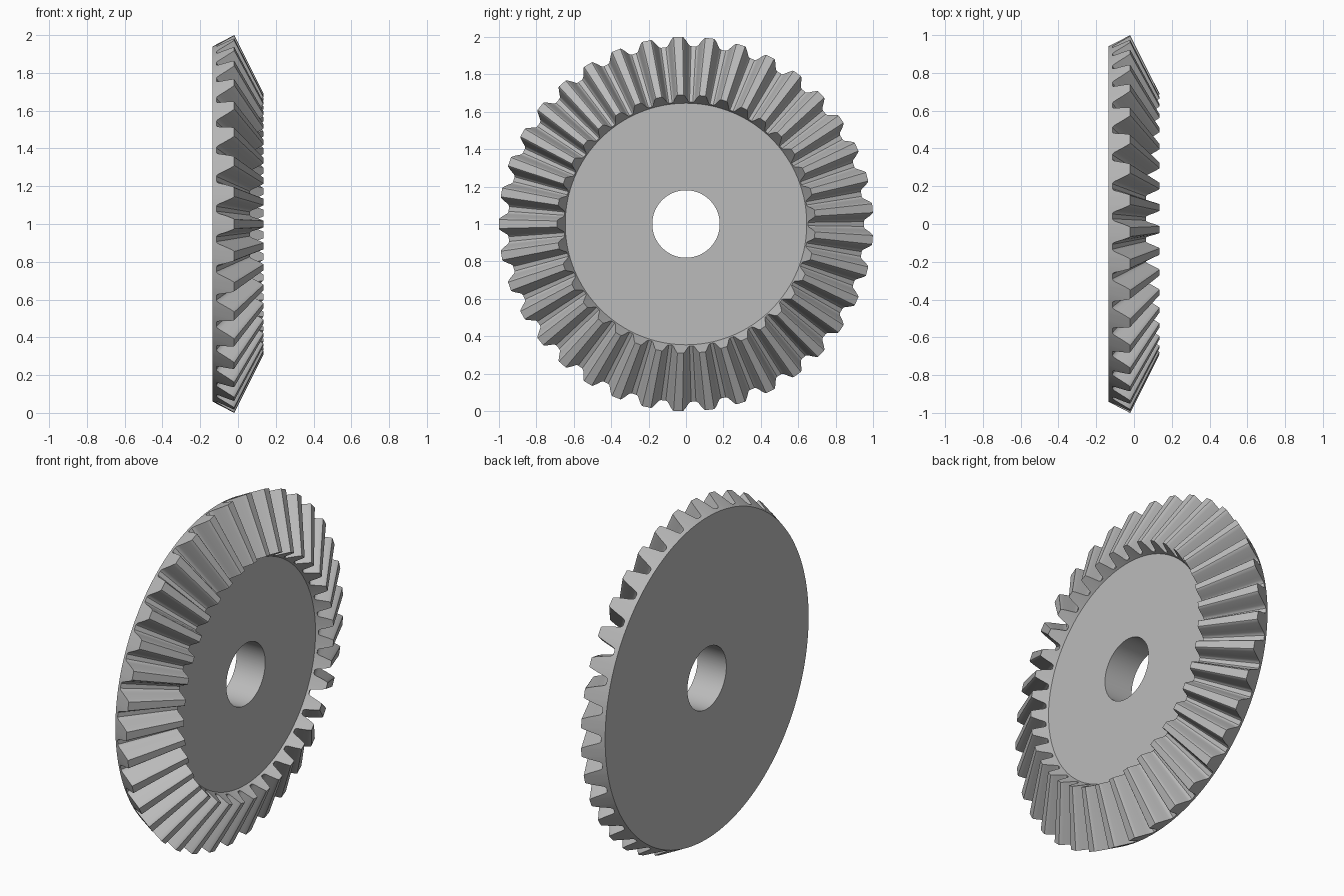
import bpy, bmesh
from math import pi, sin, cos, radians

cube = bpy.data.objects.get("Cube")
if cube:
    bpy.data.objects.remove(cube)

# One plain steel colour
steel = bpy.data.materials.new("steel grey")
steel.use_nodes = True
colour = (0.5, 0.5, 0.5, 1)
steel.diffuse_color = colour
steel.node_tree.nodes["Principled BSDF"].inputs["Base Color"].default_value = colour

TEETH = 37
BORE, BACK_X, HUB_X = 0.18, -0.135, 0.05

# (x, radius) at root and tip, for the outer and inner tooth ends
OUTER = ((-0.115, 0.95), (-0.02, 1.0))
INNER = ((0.063, 0.652), (0.135, 0.69))

# Half tooth: (half width as a fraction of the pitch, height), root to tip
FLANK = [(0.42, 0), (0.37, 0.06), (0.335, 0.18), (0.295, 0.38),
         (0.25, 0.6), (0.2, 0.82), (0.165, 0.96), (0.14, 1)]
TOOTH = [(-w, h) for w, h in FLANK] + [(w, h) for w, h in reversed(FLANK)]


def between(ends, h):
    (x0, r0), (x1, r1) = ends
    return x0 + (x1 - x0) * h, r0 + (r1 - r0) * h


# Radial sections swept around the x axis, starting with a tooth at -y
bm = bmesh.new()
sections = []
for tooth in range(TEETH):
    for w, h in TOOTH:
        a = pi + 2 * pi * (tooth + w) / TEETH
        profile = [(BACK_X, BORE), (BACK_X, 0.94), between(OUTER, h),
                   between(INNER, h), (HUB_X, 0.645), (HUB_X, BORE)]
        sections.append([bm.verts.new((x, r * cos(a), 1 + r * sin(a)))
                         for x, r in profile])

for i, near in enumerate(sections):
    far = sections[(i + 1) % len(sections)]
    for j in range(len(near)):
        k = (j + 1) % len(near)
        bm.faces.new((near[j], near[k], far[k], far[j]))
bmesh.ops.recalc_face_normals(bm, faces=bm.faces)

mesh = bpy.data.meshes.new("bevel_gear")
bm.to_mesh(mesh)
bm.free()
mesh.materials.append(steel)
gear = bpy.data.objects.new("bevel_gear", mesh)
bpy.context.collection.objects.link(gear)

# Smooth flanks and bore, sharp tooth ends
bpy.ops.object.select_all(action="DESELECT")
gear.select_set(True)
bpy.context.view_layer.objects.active = gear
bpy.ops.object.shade_smooth_by_angle(angle=radians(30))
